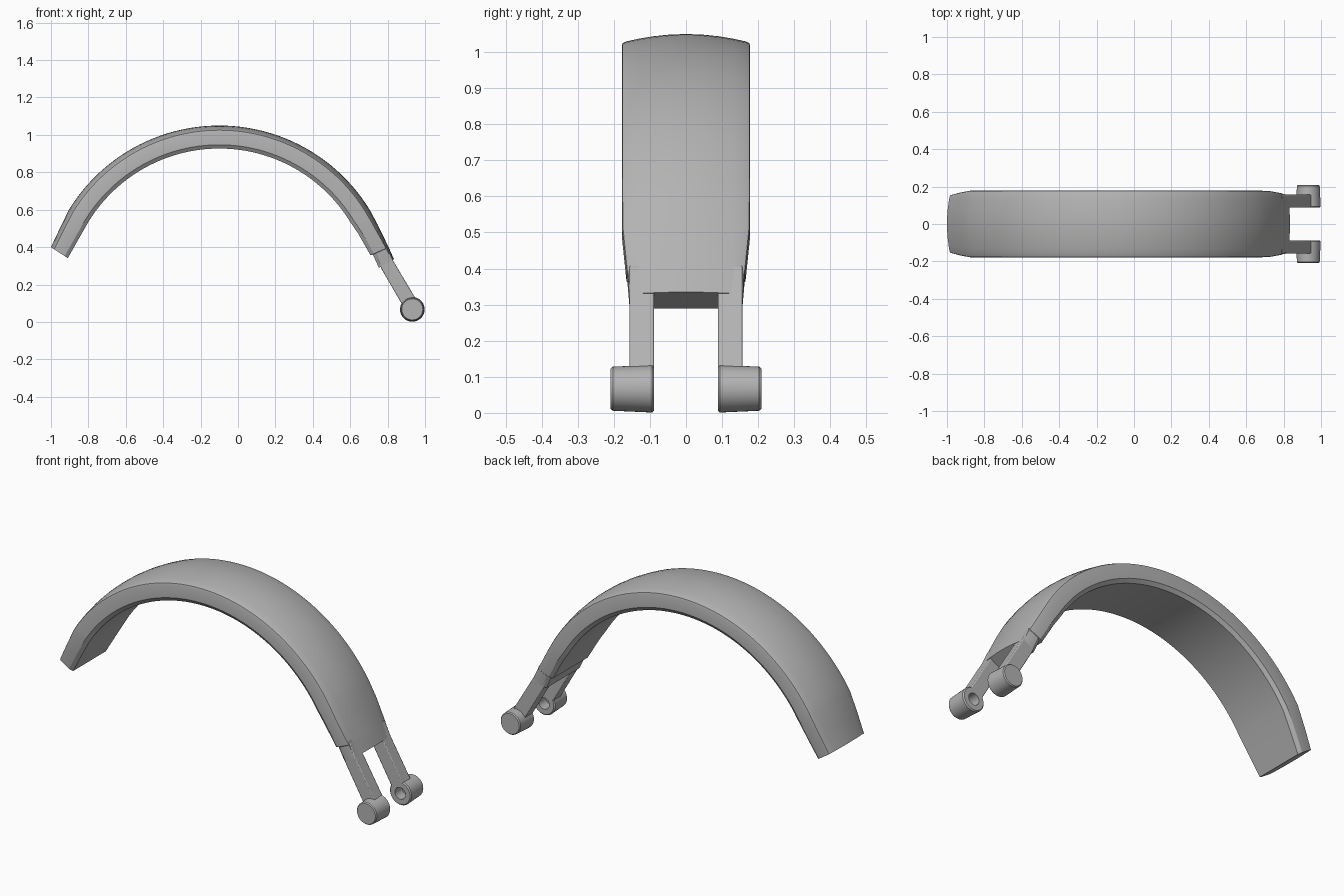
import bpy, bmesh, math
from mathutils import Vector

cube = bpy.data.objects.get("Cube")
if cube:
    bpy.data.objects.remove(cube)

grey = bpy.data.materials.new("plain_grey")
grey.use_nodes = True
COLOUR = (0.45, 0.45, 0.45, 1)
grey.diffuse_color = COLOUR
grey.node_tree.nodes["Principled BSDF"].inputs["Base Color"].default_value = COLOUR


def finish(name, bm, bevel=0):
    bmesh.ops.recalc_face_normals(bm, faces=bm.faces)
    mesh = bpy.data.meshes.new(name)
    bm.to_mesh(mesh)
    bm.free()
    mesh.materials.append(grey)
    obj = bpy.data.objects.new(name, mesh)
    bpy.context.collection.objects.link(obj)
    if bevel:
        mod = obj.modifiers.new("soft_edges", 'BEVEL')
        mod.width = bevel
        mod.segments = 2
    bpy.ops.object.select_all(action='DESELECT')
    obj.select_set(True)
    bpy.context.view_layer.objects.active = obj
    bpy.ops.object.shade_smooth_by_angle(angle=math.radians(32))
    return obj


def loft(bm, rings, cyclic=True, caps=True):
    n = len(rings[0])
    for a, b in zip(rings, rings[1:]):
        for i in range(n if cyclic else n - 1):
            j = (i + 1) % n
            bm.faces.new((a[i], a[j], b[j], b[i]))
    if caps:
        bm.faces.new(rings[0])
        bm.faces.new(rings[-1])


# Curved band: (outer point, outward normal, half width, thickness, crown)
CX, CZ, R = -0.1, 0.107, 0.943
stations = [((-1.0, 0.4), (-0.83, 0.55), 0.155, 0.108, 0.8),
            ((-0.955, 0.495), (-0.88, 0.47), 0.168, 0.115, 0.9)]
STEPS = 48
for i in range(STEPS + 1):
    a = math.radians(-58.5 + 117 * i / STEPS)
    s, c = math.sin(a), math.cos(a)
    stations.append(((CX + R * s, CZ + R * c), (s, c), 0.178, 0.123, 1))
stations += [((0.747, 0.52), (0.91, 0.41), 0.177, 0.115, 0.9),
             ((0.805, 0.40), (0.91, 0.41), 0.165, 0.106, 0.6),
             ((0.806, 0.398), (0.91, 0.41), 0.163, 0.093, 0.6),
             ((0.834, 0.335), (0.87, 0.5), 0.157, 0.093, 0.5)]
# Half of the crowned top: (fraction of half width, drop)
CROWN = [(0, 0), (0.25, 0.0015), (0.5, 0.006), (0.75, 0.0135),
         (0.94, 0.021), (0.985, 0.025), (1, 0.033)]

bm = bmesh.new()
rings = []
for (x, z), n, w, t, k in stations:
    normal = Vector((n[0], 0, n[1])).normalized()
    half = [(f * w, d * k) for f, d in CROWN] + [(w, t - 0.02), (w * 0.92, t)]
    section = half + [(-y, d) for y, d in reversed(half[1:])]
    rings.append([bm.verts.new(Vector((x, y, z)) - normal * d) for y, d in section])
loft(bm, rings)
finish("curved_band", bm)

# Fork arms and hinge barrels
ARM = [(0.735, 0.352), (0.77, 0.278), (0.882, 0.085), (0.95, 0.125), (0.828, 0.33), (0.79, 0.41)]
BARREL = [(0.032, 0.15), (0.032, 0.088), (0.06, 0.088), (0.066, 0.094),
          (0.061, 0.203), (0.056, 0.209)]
PIVOT = (0.932, 0.067)
SEGMENTS = 40
for side, label in ((1, "back"), (-1, "front")):
    bm = bmesh.new()
    loft(bm, [[bm.verts.new((x, side * y, z)) for x, z in ARM] for y in (0.088, 0.157)])
    finish(label + "_fork_arm", bm, 0.005)

    bm = bmesh.new()
    rings = []
    for r, y in BARREL:
        angles = [2 * math.pi * i / SEGMENTS for i in range(SEGMENTS)]
        rings.append([bm.verts.new((PIVOT[0] + r * math.cos(a), side * y,
                                    PIVOT[1] + r * math.sin(a))) for a in angles])
    loft(bm, rings)
    finish(label + "_hinge_barrel", bm)
